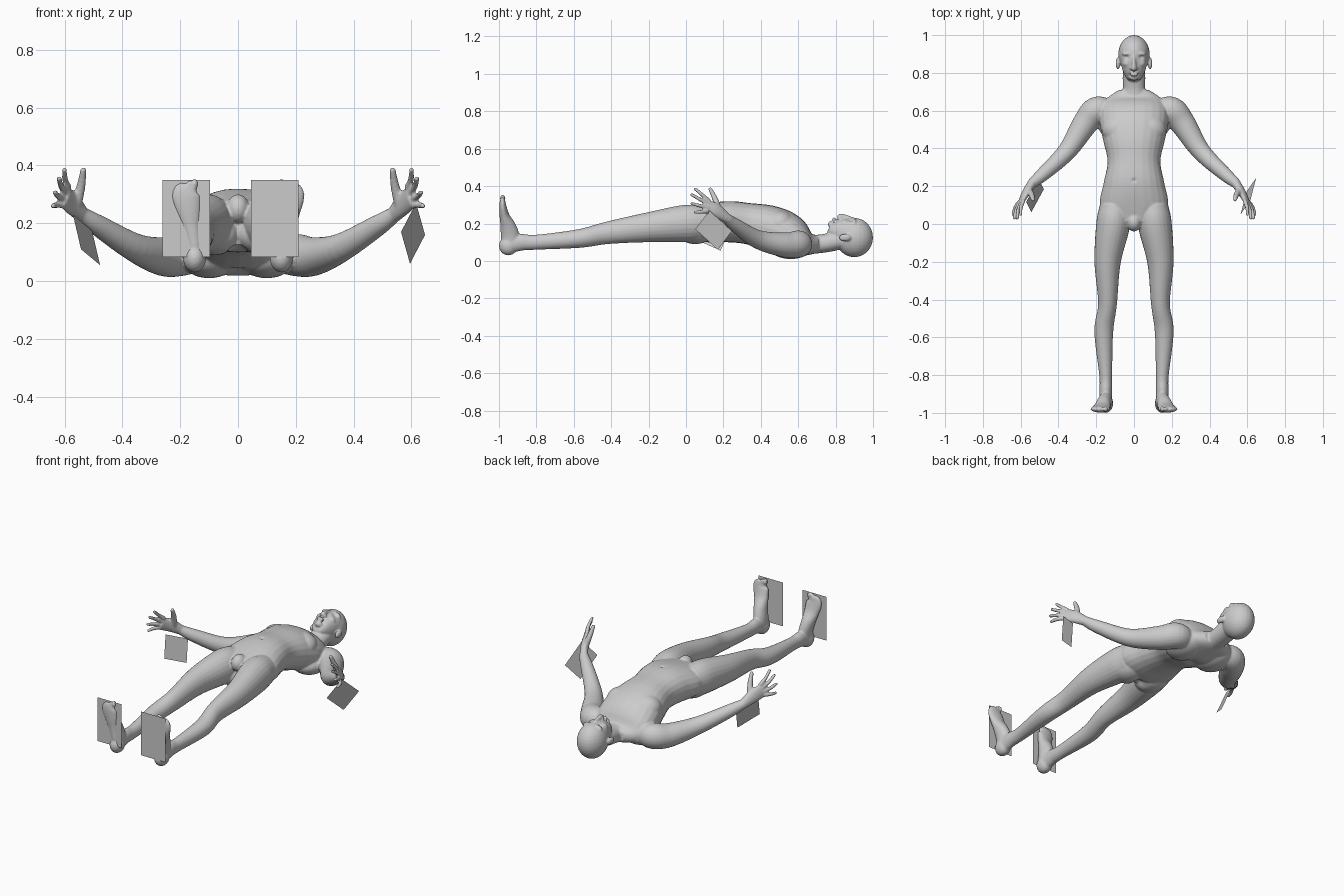
import bpy, bmesh, math
from mathutils import Vector, Matrix

if "Cube" in bpy.data.objects:
    bpy.data.objects.remove(bpy.data.objects["Cube"], do_unlink=True)

grey = bpy.data.materials.new("plain grey")
grey.use_nodes = True
tone = (.6, .6, .6, 1)
grey.diffuse_color = tone
grey.node_tree.nodes["Principled BSDF"].inputs["Base Color"].default_value = tone

bm = bmesh.new()
link = bpy.context.collection.objects.link
UP = Vector((0, 0, 1))
BACK = Vector((0, 1, 0))


def spline(points, steps=6):
    """Catmull-Rom curve through points that carry position and two radii."""
    points = [Vector((*p[:4], p[-1])) for p in points]
    first, last = points[0] * 2 - points[1], points[-1] * 2 - points[-2]
    padded = [first] + points + [last]
    curve = []
    for a, b, c, d in zip(padded, padded[1:], padded[2:], padded[3:]):
        for step in range(steps):
            t = step / steps
            bend = (a * 2 - b * 5 + c * 4 - d) * t * t + (b * 3 - a - c * 3 + d) * t ** 3
            curve.append(b + ((c - a) * t + bend) / 2)
    return curve + [points[-1]]


def sides(mirror):
    return (1, -1) if mirror else (1,)


def loft(points, up=UP, mirror=True, sharpness=1, count=24):
    """Skin rounded sections: x, y, z, side radius and, if not round, up radius."""
    path = spline(points)
    spots = [Vector(p[:3]) for p in path]
    last = len(path) - 1
    for sign in sides(mirror):
        rings = []
        for i, p in enumerate(path):
            tangent = (spots[min(i + 1, last)] - spots[max(i - 1, 0)]).normalized()
            side = tangent.cross(up).normalized()
            over = side.cross(tangent)
            ring = []
            for k in range(count):
                angle = math.tau * k / count
                c, s = math.cos(angle), math.sin(angle)
                across = math.copysign(abs(c) ** sharpness, c) * p[3]
                upward = math.copysign(abs(s) ** sharpness, s) * p[4]
                spot = spots[i] + side * across + over * upward
                ring.append(bm.verts.new((spot.x * sign, spot.y, spot.z)))
            rings.append(ring)
        for near, far in zip(rings, rings[1:]):
            for k in range(count):
                bm.faces.new((near[k], near[k - 1], far[k - 1], far[k]))
        bm.faces.new(rings[0])
        bm.faces.new(rings[-1][::-1])


def core(sections):
    """Loft on the middle line: y, z, half width, half depth."""
    loft([(0, *section) for section in sections], mirror=False, sharpness=.9)


def ball(centre, radii, mirror=True):
    for sign in sides(mirror):
        place = Matrix.Translation((centre[0] * sign, centre[1], centre[2]))
        bmesh.ops.create_uvsphere(bm, u_segments=24, v_segments=16, radius=1,
                                  matrix=place @ Matrix.Diagonal((*radii, 1)))


def digit(base, tip, bow, thick, thin):
    """Finger with a bowed middle joint and a round tip."""
    joint = (base + tip) / 2 + bow
    loft([(*base, thick), (*joint, (thick + thin) / 2), (*tip, thin)], count=12)
    ball(tip, (thin, thin, thin))


# Torso, neck and trunk muscles
core([(.01, .2, .12, .08), (.1, .2, .18, .1), (.22, .21, .16, .11), (.33, .2, .14, .11),
      (.43, .18, .16, .12), (.52, .15, .18, .12), (.6, .11, .18, .1), (.66, .09, .15, .06),
      (.71, .09, .08, .04)])
core([(.6, .09, .08, .06), (.7, .09, .06, .05), (.77, .1, .06, .05), (.86, .12, .06, .05)])
chest, shoulder_blade, buttock = (.08, .5, .2), (.1, .56, .08), (.08, .05, .16)
ball(chest, (.09, .08, .07))
ball(shoulder_blade, (.1, .12, .07))
ball(buttock, (.09, .1, .07))
ball((0, .01, .25), (.04, .05, .05), mirror=False)

# Legs
hip, thigh = (.11, 0, .2), (.14, -.2, .18)
knee, calf = (.14, -.42, .15), (.16, -.57, .12)
shin, ankle, heel = (.15, -.8, .1), (.15, -.88, .1), (.15, -.95, .09)
loft([(.1, .1, .2, .08, .09), (*hip, .09, .1), (*thigh, .07, .08), (*knee, .05, .06),
      (*calf, .05), (*shin, .034, .04), (*ankle, .033, .045), (*heel, .035, .05)])

# Feet and toes
ball((.15, -.95, .08), (.04, .05, .05))
loft([(.15, -.95, .06, .035), (.15, -.94, .12, .036, .05), (.16, -.95, .18, .038, .043),
      (.17, -.97, .24, .045, .027), (.18, -.98, .3, .05, .018), (.17, -.98, .33, .03, .012)],
     up=BACK)
for toe in range(5):
    size = .015 - .0015 * toe
    ball((.15 + .018 * toe, -.98, .335 - .003 * toe ** 2), (size * .8, size, size * 1.3))

# Arms
shoulder, elbow, wrist = (.2, .6, .09), (.355, .385, .115), (.54, .215, .23)
loft([(.13, .6, .09, .06), (*shoulder, .073), (.26, .53, .085, .067), (*elbow, .05),
      (.48, .265, .19, .037), (*wrist, .027)])

# Palms, then fingers fanned from index to little, then thumbs
loft([(*wrist, .025, .028), (.575, .16, .27, .02, .04), (.6, .11, .29, .013, .038)],
     up=Vector((-.3, .2, .9)))
index_root, little_root = Vector((.585, .125, .32)), Vector((.61, .115, .265))
index_reach, little_reach = Vector((.015, -.075, .065)), Vector((.03, -.065, -.005))
for finger in range(4):
    t = finger / 3
    root = index_root.lerp(little_root, t)
    reach = index_reach.lerp(little_reach, t) * (1 + .3 * math.sin(math.pi * t))
    digit(root, root + reach, Vector((.006, 0, 0)), .012, .009)
digit(Vector((.56, .18, .26)), Vector((.535, .13, .383)), Vector((-.005, 0, .01)), .02, .011)

# Skull, jaw and face
ball((0, .9, .125), (.083, .1, .105), mirror=False)
core([(.768, .18, .03, .024), (.785, .17, .047, .044), (.82, .16, .062, .066),
      (.87, .15, .074, .082), (.92, .14, .076, .08)])
chin, lips, nostril = (0, .775, .195), (0, .792, .22), (.012, .823, .228)
cheek, brow, ear = (.035, .85, .195), (.03, .9, .205), (.085, .85, .125)
ball(chin, (.024, .016, .018), mirror=False)
ball(lips, (.024, .01, .013), mirror=False)
ball(nostril, (.009, .01, .011))
ball(cheek, (.026, .022, .026))
ball(brow, (.034, .012, .024))
ball(ear, (.012, .033, .02))
core([(.9, .215, .009, .015), (.86, .23, .01, .015), (.826, .238, .013, .015),
      (.816, .228, .012, .01)])

bmesh.ops.recalc_face_normals(bm, faces=bm.faces)
mesh = bpy.data.meshes.new("body")
bm.to_mesh(mesh)
bm.free()
body = bpy.data.objects.new("body", mesh)
link(body)

# Fuse the parts into one skin and soften the joins
fuse = body.modifiers.new("fuse", 'REMESH')
fuse.mode = 'VOXEL'
fuse.voxel_size = .005
soft = body.modifiers.new("soften", 'SMOOTH')
soft.iterations = 6
depsgraph = bpy.context.evaluated_depsgraph_get()
skin = bpy.data.meshes.new_from_object(body.evaluated_get(depsgraph))
body.modifiers.clear()
body.data = skin

# Sculpted dents: eye sockets, navel, spine and the cleft behind
dents = [((.034, .883, .215), .014, -.013), ((-.034, .883, .215), .014, -.013),
         ((0, .23, .32), .01, -.008), ((0, .5, .03), .035, .012), ((0, .04, .1), .03, .02)]
for vert in skin.vertices:
    for centre, radius, push in dents:
        distance = (vert.co - Vector(centre)).length / radius
        vert.co.z += push * math.exp(-distance ** 2)
skin.materials.clear()
skin.materials.append(grey)
skin.polygons.foreach_set("use_smooth", [True] * len(skin.polygons))


# Flat plates at the hands and soles
def plate(name, corner, *neighbours):
    corner, before, after = (Vector(p) for p in (corner, *neighbours))
    sheet = bpy.data.meshes.new(name)
    sheet.from_pydata([corner, before, before + after - corner, after], [], [(0, 1, 2, 3)])
    sheet.materials.append(grey)
    link(bpy.data.objects.new(name, sheet))


plate("left_hand_plate", (.595, .17, .06), (.647, .245, .16), (.564, .05, .17))
plate("right_hand_plate", (-.477, .185, .055), (-.505, .238, .175), (-.543, .063, .11))
for name, inner, y in (("left_sole_plate", .045, -1), ("right_sole_plate", -.262, -.985)):
    plate(name, (inner, y, .083), (inner + .165, y, .083), (inner, y, .35))
